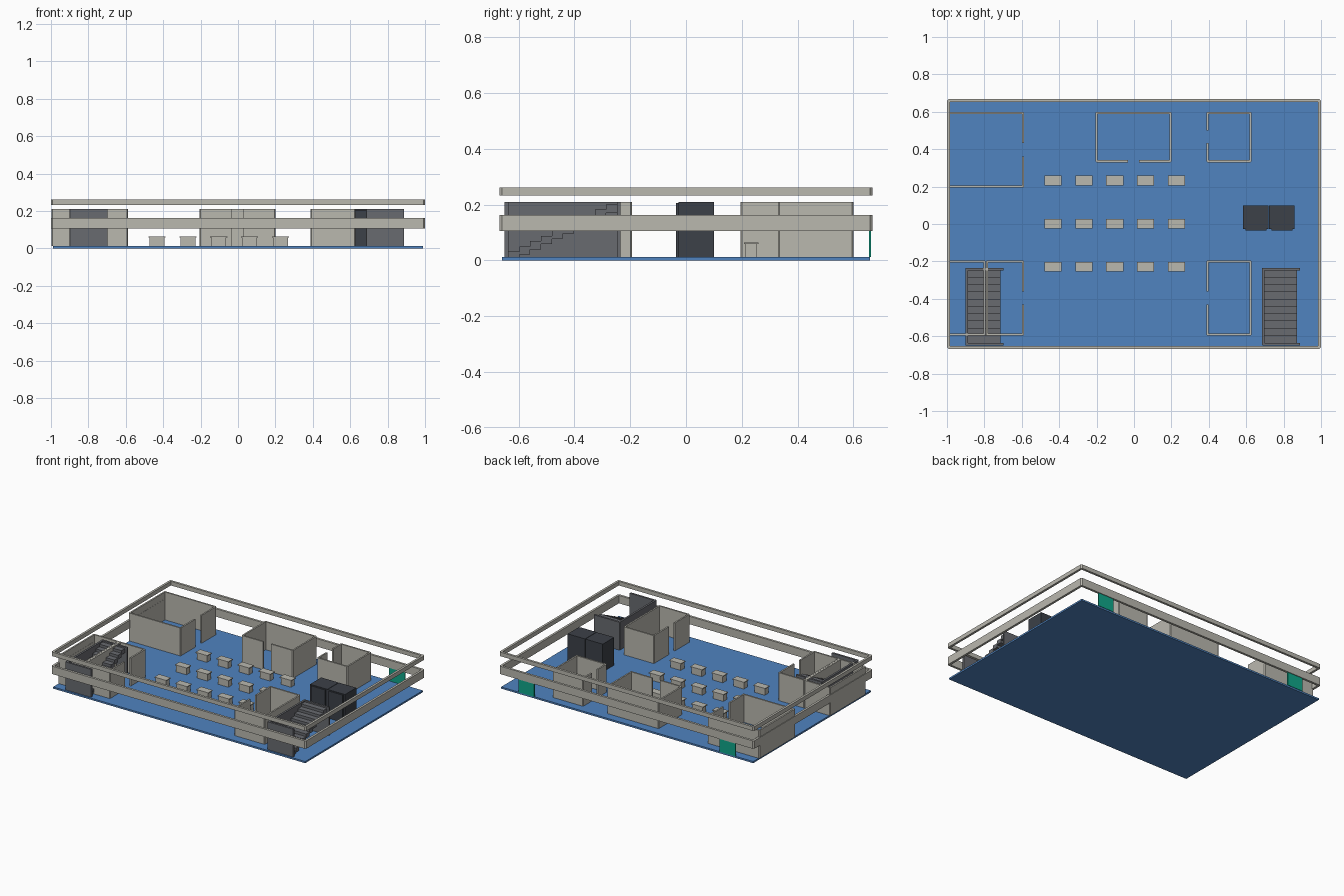
import bpy
import bmesh
from mathutils import Vector

cube = bpy.data.objects.get("Cube")
if cube:
    bpy.data.objects.remove(cube, do_unlink=True)


def material(name, rgb):
    m = bpy.data.materials.new(name)
    m.use_nodes = True
    m.diffuse_color = (*rgb, 1)
    m.node_tree.nodes["Principled BSDF"].inputs["Base Color"].default_value = (*rgb, 1)
    return m


BLUE = material("floor blue", (0.08, 0.23, 0.53))
STONE = material("warm light grey", (0.49, 0.48, 0.43))
SLATE = material("stair grey", (0.14, 0.145, 0.16))
DARK = material("lift charcoal", (0.045, 0.052, 0.065))
GREEN = material("door green", (0.005, 0.38, 0.25))

FLOOR = 0.012
TOP = 0.21


def finish(name, bm, mat):
    bmesh.ops.recalc_face_normals(bm, faces=bm.faces[:])
    mesh = bpy.data.meshes.new(name)
    bm.to_mesh(mesh)
    bm.free()
    mesh.materials.append(mat)
    obj = bpy.data.objects.new(name, mesh)
    bpy.context.scene.collection.objects.link(obj)
    return obj


def add_box(bm, x, y, z):
    verts = bmesh.ops.create_cube(bm, size=1)["verts"]
    for v in verts:
        v.co = [lo + (c + 0.5) * (hi - lo) for c, (lo, hi) in zip(v.co, (x, y, z))]


def box(name, x, y, z, mat):
    bm = bmesh.new()
    add_box(bm, x, y, z)
    return finish(name, bm, mat)


def wall(name, points, z, mat, thick=0.011, chamfer=0.005, closed=False):
    """Counter-clockwise outer path, thickened inward, outer corners chamfered."""
    pts = [Vector(p) for p in points]
    n = len(pts)
    columns = []
    for i, p in enumerate(pts):
        d_in = (p - pts[i - 1]).normalized()
        d_out = (pts[(i + 1) % n] - p).normalized()
        if not closed and i in (0, n - 1):
            d = d_out if i == 0 else d_in
            columns.append((p, p + Vector((-d.y, d.x)) * thick))
        else:
            inner = p + (d_out - d_in) * thick
            columns += [(p - d_in * chamfer, inner), (p + d_out * chamfer, inner)]
    bm = bmesh.new()
    rings = [[bm.verts.new((q.x, q.y, h)) for q, h in
              ((o, z[0]), (i, z[0]), (i, z[1]), (o, z[1]))] for o, i in columns]
    pairs = list(zip(rings, rings[1:]))
    if closed:
        pairs.append((rings[-1], rings[0]))
    else:
        bm.faces.new(rings[0])
        bm.faces.new(rings[-1])
    for a, b in pairs:
        for k in range(4):
            bm.faces.new((a[k], a[(k + 1) % 4], b[(k + 1) % 4], b[k]))
    bmesh.ops.remove_doubles(bm, verts=bm.verts[:], dist=0.0001)
    return finish(name, bm, mat)


def room(name, x, y, side=None, gap=None):
    """Rectangular room with an optional full-height doorway in one side."""
    (x0, x1), (y0, y1) = x, y
    sw, se, ne, nw = (x0, y0), (x1, y0), (x1, y1), (x0, y1)
    if side == "east":
        path = [(x1, gap[1]), ne, nw, sw, se, (x1, gap[0])]
    elif side == "west":
        path = [(x0, gap[0]), sw, se, ne, nw, (x0, gap[1])]
    elif side == "south":
        path = [(gap[1], y0), se, ne, nw, sw, (gap[0], y0)]
    else:
        path = [sw, se, ne, nw]
    wall(name, path, (FLOOR, TOP), STONE, closed=side is None)


# Floor and the two perimeter bands
box("floor", (-0.99, 0.99), (-0.66, 0.66), (0, FLOOR), BLUE)
outline = [(-1, -0.668), (1, -0.668), (1, 0.668), (-1, 0.668)]
for name, z in (("lower_band", (0.106, 0.162)), ("upper_band", (0.233, 0.262))):
    wall(name, outline, z, STONE, thick=0.016, chamfer=0.008, closed=True)

# Rooms
room("back_right_room", (-0.996, -0.588), (0.195, 0.6), "east", (0.362, 0.432))
room("back_middle_room", (-0.205, 0.2), (0.33, 0.6), "south", (-0.033, 0.027))
room("back_left_room", (0.388, 0.628), (0.33, 0.6), "west", (0.432, 0.5))
room("front_left_room", (0.388, 0.628), (-0.597, -0.194), "west", (-0.43, -0.362))
room("front_right_outer_room", (-0.996, -0.793), (-0.597, -0.194))
room("front_right_inner_room", (-0.792, -0.588), (-0.597, -0.194), "east", (-0.43, -0.362))

# Stairs: three-sided shaft wall around a rising flight
STEPS = 10
for side, x in (("left", 0.685), ("right", -0.902)):
    wall(side + "_stair_shaft",
         [(x + 0.203, -0.234), (x, -0.234), (x, -0.65), (x + 0.203, -0.65)],
         (FLOOR, TOP), SLATE, thick=0.014, chamfer=0.003)
    bm = bmesh.new()
    run = 0.388 / STEPS
    for i in range(STEPS):
        y = -0.636 + i * run
        h = 0.032 + i * 0.0187
        add_box(bm, (x + 0.014, x + 0.187), (y, y + run), (max(FLOOR, h - 0.03), h))
    finish(side + "_stair_flight", bm, SLATE)

# Lift cabins with front door leaves
for i, x in enumerate((0.584, 0.723)):
    box(f"lift_cabin_{i + 1}", (x, x + 0.136), (-0.026, 0.1), (FLOOR, TOP), DARK)
    for k in range(2):
        left = x + 0.012 + k * 0.057
        box(f"lift_door_{i + 1}_{k + 1}", (left, left + 0.055), (-0.035, -0.026),
            (FLOOR, TOP - 0.004), DARK)

# Desks in three rows
for row, y in enumerate((-0.228, 0.002, 0.233)):
    for col in range(5):
        x = -0.433 + col * 0.165
        bm = bmesh.new()
        add_box(bm, (x - 0.04, x + 0.04), (y - 0.02, y + 0.02), (FLOOR, 0.058))
        add_box(bm, (x - 0.046, x + 0.046), (y - 0.026, y + 0.026), (0.058, 0.064))
        finish(f"desk_{row + 1}_{col + 1}", bm, STONE)

# Back entrance doors
for side, x in (("left", 0.79), ("right", -0.79)):
    box(side + "_entrance_door", (x - 0.062, x + 0.062), (0.655, 0.663),
        (FLOOR, 0.11), GREEN)
